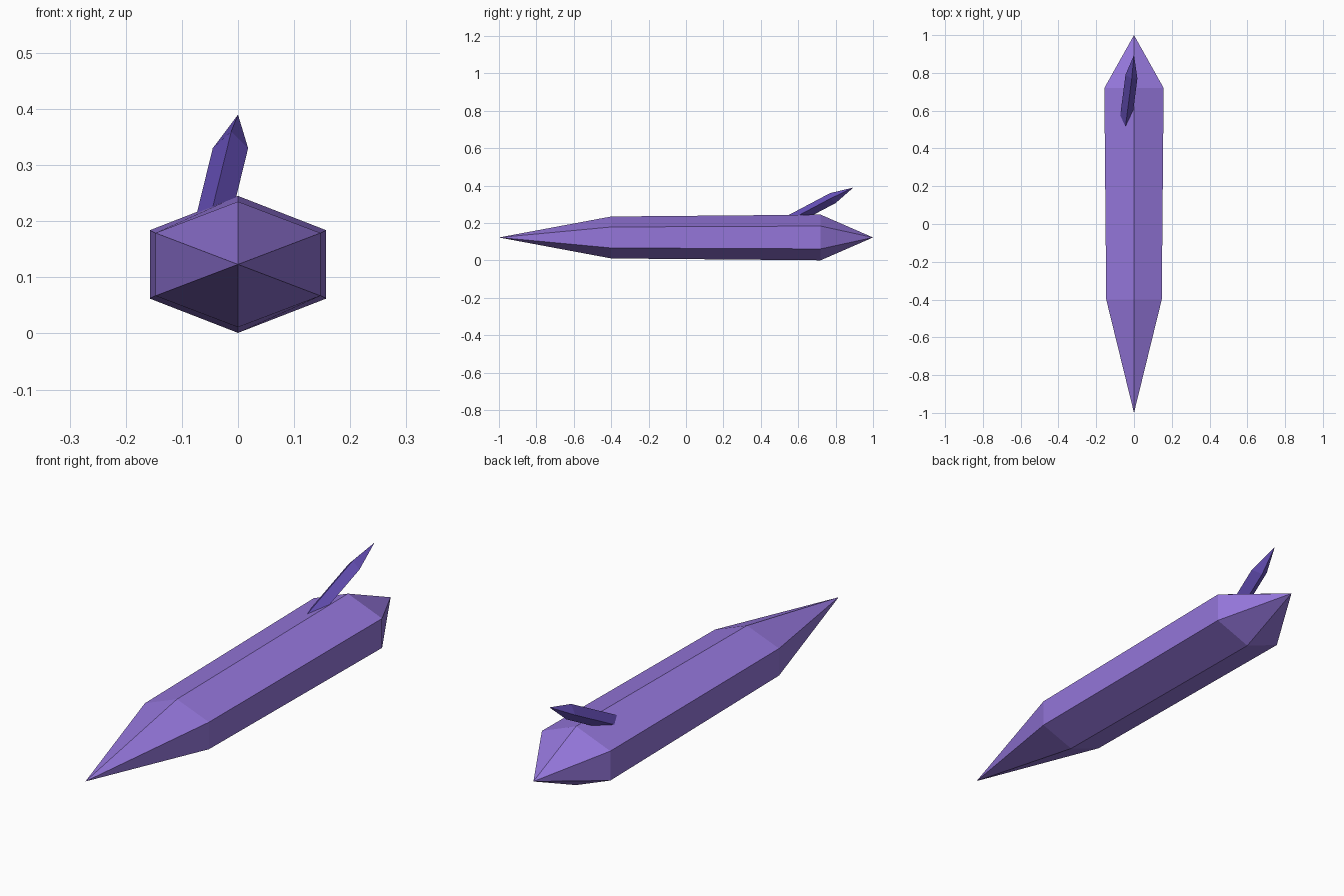
import bpy
import bmesh
from mathutils import Vector

cube = bpy.data.objects.get("Cube")
if cube:
    bpy.data.objects.remove(cube, do_unlink=True)


def srgb(*rgb):
    return [((c / 255 + 0.055) / 1.055) ** 2.4 for c in rgb] + [1.0]


def make_material(name, colour):
    mat = bpy.data.materials.new(name)
    mat.use_nodes = True
    mat.diffuse_color = colour
    mat.node_tree.nodes["Principled BSDF"].inputs["Base Color"].default_value = colour
    return mat


def crystal(name, start, rings, end, mat):
    """Join rings of points into a faceted prism closed by a point at each end."""
    bm = bmesh.new()
    tip_a, tip_b = bm.verts.new(start), bm.verts.new(end)
    loops = [[bm.verts.new(p) for p in ring] for ring in rings]
    n = len(loops[0])
    for i in range(n):
        j = (i + 1) % n
        bm.faces.new((tip_a, loops[0][i], loops[0][j]))
        for a, b in zip(loops, loops[1:]):
            bm.faces.new((a[i], b[i], b[j], a[j]))
        bm.faces.new((tip_b, loops[-1][j], loops[-1][i]))
    bmesh.ops.recalc_face_normals(bm, faces=bm.faces)
    mesh = bpy.data.meshes.new(name)
    bm.to_mesh(mesh)
    bm.free()
    mesh.materials.append(mat)
    obj = bpy.data.objects.new(name, mesh)
    bpy.context.collection.objects.link(obj)
    return obj


MID = 0.123  # height of the main axis


def hexagon(y, half_width, half_height):
    h = half_height / 2
    outline = [(0, half_height), (half_width, h), (half_width, -h),
               (0, -half_height), (-half_width, -h), (-half_width, h)]
    return [(x, y, MID + z) for x, z in outline]


# Long six-sided body, slightly wider toward the back
crystal("crystal_body", (0, -1, MID),
        [hexagon(-0.4, 0.147, 0.112), hexagon(0.72, 0.157, 0.122)],
        (0, 1, MID), make_material("light purple", srgb(148, 118, 218)))

# Small four-sided shard leaning back out of the top
axis = Vector((0.13, 1, 0.53))
shoulder = [Vector(p) for p in ((-0.045, 0.79, 0.33), (-0.012, 0.77, 0.36),
                                (0.018, 0.77, 0.33), (-0.012, 0.80, 0.307))]
base = [p - axis * 0.33 for p in shoulder]
root = sum(base, Vector()) / len(base) - axis * 0.05
crystal("crystal_shard", root, [base, shoulder], (0, 0.895, 0.39),
        make_material("deep violet", srgb(102, 80, 184)))
